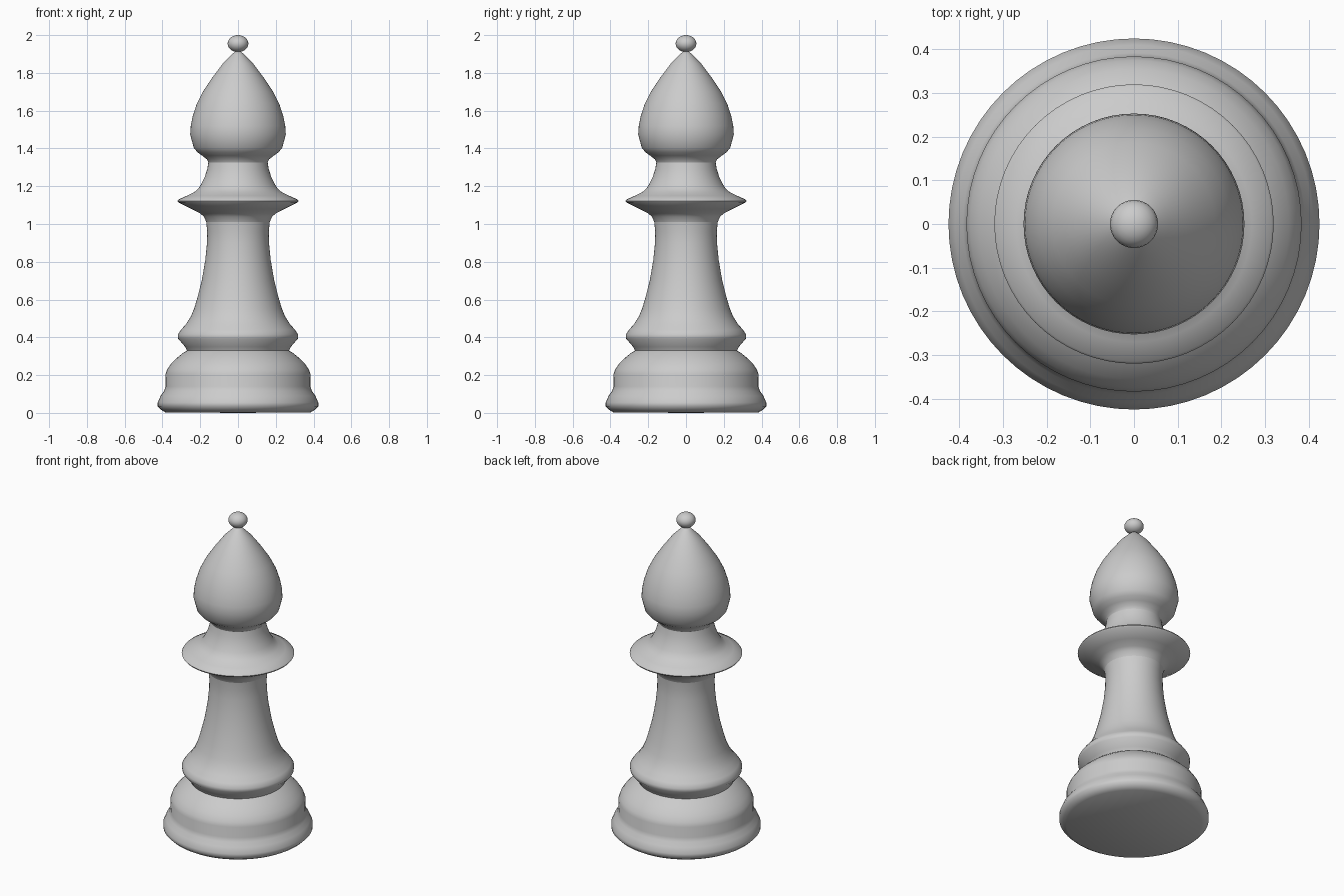
import bpy, bmesh, math

SIDES = 64


def lathe(name, profile):
    """Spin (radius, height) points around z; radius 0 closes to a pole."""
    bm = bmesh.new()
    verts = [bm.verts.new((r, 0, z)) for r, z in profile]
    edges = [bm.edges.new(pair) for pair in zip(verts, verts[1:])]
    bmesh.ops.spin(bm, geom=verts + edges, cent=(0, 0, 0), axis=(0, 0, 1),
                   angle=math.tau, steps=SIDES, use_merge=True)
    bmesh.ops.remove_doubles(bm, verts=bm.verts[:], dist=0.0001)
    bmesh.ops.recalc_face_normals(bm, faces=bm.faces[:])
    # Open rings need their outward direction checked
    bm.normal_update()
    if sum(f.normal.dot(f.calc_center_median()) * f.calc_area()
           for f in bm.faces) < 0:
        bmesh.ops.reverse_faces(bm, faces=bm.faces[:])
    mesh = bpy.data.meshes.new(name)
    bm.to_mesh(mesh)
    bm.free()
    obj = bpy.data.objects.new(name, mesh)
    bpy.context.collection.objects.link(obj)
    bpy.ops.object.select_all(action='DESELECT')
    obj.select_set(True)
    bpy.context.view_layer.objects.active = obj
    bpy.ops.object.shade_smooth_by_angle(angle=math.radians(50))
    return obj


# Stepped foot, ending at the crease under the stem
lathe("base", [
    (0, 0), (0.385, 0.003), (0.405, 0.015), (0.425, 0.035), (0.425, 0.055),
    (0.41, 0.09), (0.392, 0.115), (0.383, 0.14), (0.384, 0.205),
    (0.375, 0.23), (0.355, 0.26), (0.325, 0.29), (0.29, 0.318),
    (0.27, 0.33)])

# Flared stem
lathe("stem", [
    (0.27, 0.33), (0.28, 0.35), (0.317, 0.393), (0.319, 0.415),
    (0.302, 0.44), (0.275, 0.47), (0.25, 0.51), (0.233, 0.55),
    (0.215, 0.61), (0.192, 0.7), (0.173, 0.81), (0.164, 0.9),
    (0.163, 0.96), (0.168, 1.01)])

# Thin flared collar and neck
lathe("collar", [
    (0.168, 1.01), (0.18, 1.038), (0.2, 1.056), (0.245, 1.079),
    (0.316, 1.115), (0.32, 1.122), (0.315, 1.13), (0.27, 1.15),
    (0.23, 1.17), (0.21, 1.188), (0.195, 1.21), (0.176, 1.25),
    (0.163, 1.29), (0.157, 1.325)])

# Pointed head
lathe("head", [
    (0.157, 1.325), (0.164, 1.342), (0.19, 1.362), (0.215, 1.38),
    (0.235, 1.405), (0.253, 1.475), (0.25, 1.52), (0.24, 1.57),
    (0.219, 1.635), (0.186, 1.7), (0.14, 1.77), (0.08, 1.85),
    (0.03, 1.9), (0, 1.925)])

# Slightly flattened ball on top
lathe("finial", [
    (0.055 * math.sin(math.pi * i / 12), 1.955 - 0.045 * math.cos(math.pi * i / 12))
    for i in range(13)])
